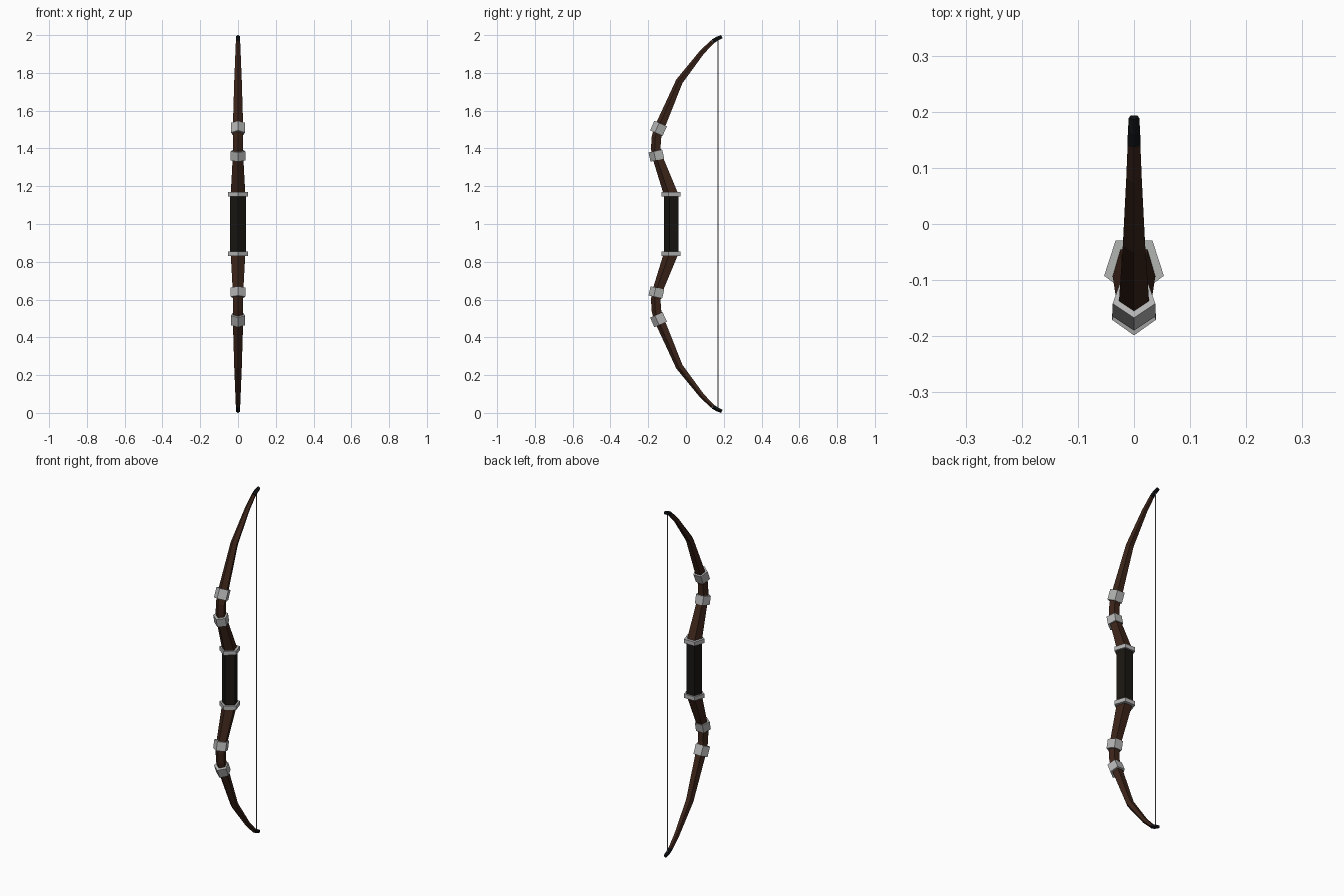
import bpy, math
from mathutils import Vector

if "Cube" in bpy.data.objects:
    bpy.data.objects.remove(bpy.data.objects["Cube"])

MID = 1.0  # height of the symmetry plane


def material(name, rgb):
    m = bpy.data.materials.new(name)
    m.diffuse_color = (*rgb, 1)
    m.use_nodes = True
    m.node_tree.nodes["Principled BSDF"].inputs["Base Color"].default_value = m.diffuse_color
    return m


WOOD = material("dark_wood", (0.045, 0.018, 0.010))
LEATHER = material("leather", (0.010, 0.008, 0.006))
HORN = material("horn", (0.005, 0.006, 0.007))
STEEL = material("steel", (0.45, 0.46, 0.45))
CORD = material("cord", (0.25, 0.25, 0.25))


def tube(name, path, mat, sides=5, mirror=True):
    """Sweep a polygon with its point facing the front along (y, z, radius) points."""
    pts = [Vector((0, y, z - MID)) for y, z, r in path]
    verts, faces = [], []
    for i, p in enumerate(pts):
        before = (p - pts[i - 1]).normalized() if i else Vector()
        after = (pts[i + 1] - p).normalized() if i < len(pts) - 1 else Vector()
        t = (before + after).normalized()
        n = Vector((0, -t.z, t.y))
        for k in range(sides):
            a = 2 * math.pi * k / sides
            verts.append(p + path[i][2] * (math.cos(a) * n + Vector((math.sin(a), 0, 0))))
    for i in range(len(pts) - 1):
        for k in range(sides):
            a, b = i * sides + k, i * sides + (k + 1) % sides
            faces.append((a, b, b + sides, a + sides))
    last = (len(pts) - 1) * sides
    faces.append(tuple(reversed(range(sides))))
    faces.append(tuple(range(last, last + sides)))
    me = bpy.data.meshes.new(name)
    me.from_pydata(verts, [], faces)
    me.materials.append(mat)
    ob = bpy.data.objects.new(name, me)
    ob.location.z = MID
    bpy.context.collection.objects.link(ob)
    if mirror:
        mod = ob.modifiers.new("mirror", 'MIRROR')
        mod.use_axis = (False, False, True)
        mod.use_mirror_merge = False
    return ob


def band(name, y, z, lean, length, radius):
    """Metal band centred on (y, z), leaning by an angle from vertical."""
    dy, dz = math.sin(lean) * length / 2, math.cos(lean) * length / 2
    tube(name, [(y - dy, z - dz, radius), (y + dy, z + dz, radius)], STEEL)


# Grip
tube("grip", [(-0.074, 0.84, 0.0435), (-0.074, 1.16, 0.0435)], LEATHER, mirror=False)

# Recurved limbs, tapering to the tips
tube("limb", [(-0.075, 1.155, 0.041), (-0.152, 1.365, 0.029), (-0.157, 1.40, 0.028),
              (-0.155, 1.455, 0.028), (-0.140, 1.505, 0.029), (-0.033, 1.755, 0.021),
              (0.085, 1.908, 0.0145), (0.143, 1.966, 0.012)], WOOD)

# Dark limb tips
tube("limb_tip", [(0.143, 1.966, 0.0125), (0.165, 1.980, 0.0115), (0.190, 1.991, 0.010)], HORN)

# Metal bands
band("grip_band", -0.075, 1.158, 0, 0.023, 0.056)
band("inner_limb_band", -0.153, 1.363, -0.22, 0.05, 0.041)
band("outer_limb_band", -0.142, 1.505, 0.42, 0.056, 0.040)

# Bowstring
tube("bowstring", [(0.170, 0.02, 0.003), (0.170, 1.98, 0.003)], CORD, sides=4, mirror=False)
